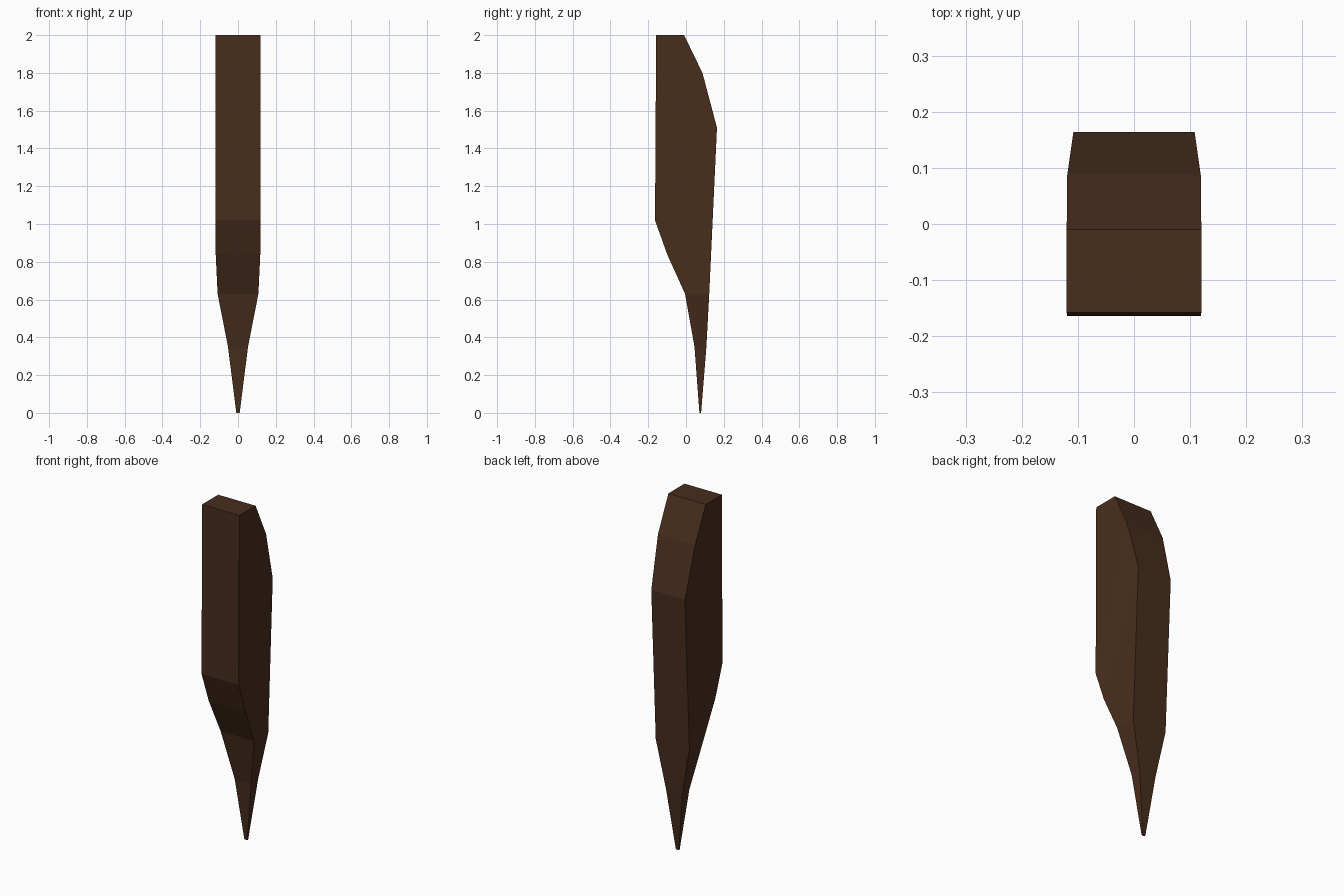
import bpy, bmesh

if "Cube" in bpy.data.objects:
    bpy.data.objects.remove(bpy.data.objects["Cube"])

# Side profile as paired front / back points: (y, z, half width)
front = [(-0.158, 2.0, 0.12), (-0.164, 1.02, 0.119), (-0.10, 0.84, 0.118),
         (-0.005, 0.63, 0.108), (0.045, 0.35, 0.053), (0.071, 0.0, 0.009)]
back = [(-0.01, 2.0, 0.12), (0.087, 1.8, 0.119), (0.164, 1.51, 0.108),
        (0.123, 0.63, 0.108), (0.108, 0.35, 0.053), (0.08, 0.0, 0.009)]

# Tapered stake: rings lofted from the top down to the tip
bm = bmesh.new()
rings = []
for (fy, fz, fw), (by, bz, bw) in zip(front, back):
    rings.append([bm.verts.new(p) for p in
                  ((-fw, fy, fz), (fw, fy, fz), (bw, by, bz), (-bw, by, bz))])
for upper, lower in zip(rings, rings[1:]):
    for i in range(4):
        j = (i + 1) % 4
        bm.faces.new((upper[i], lower[i], lower[j], upper[j]))
bm.faces.new(rings[0])
bm.faces.new(rings[-1][::-1])
bmesh.ops.recalc_face_normals(bm, faces=bm.faces)

mesh = bpy.data.meshes.new("wooden_stake")
bm.to_mesh(mesh)
bm.free()
stake = bpy.data.objects.new("wooden_stake", mesh)
bpy.context.collection.objects.link(stake)

# Dark brown wood
wood = bpy.data.materials.new("dark_wood")
wood.diffuse_color = (0.065, 0.027, 0.012, 1)
wood.use_nodes = True
wood.node_tree.nodes["Principled BSDF"].inputs["Base Color"].default_value = wood.diffuse_color
mesh.materials.append(wood)
